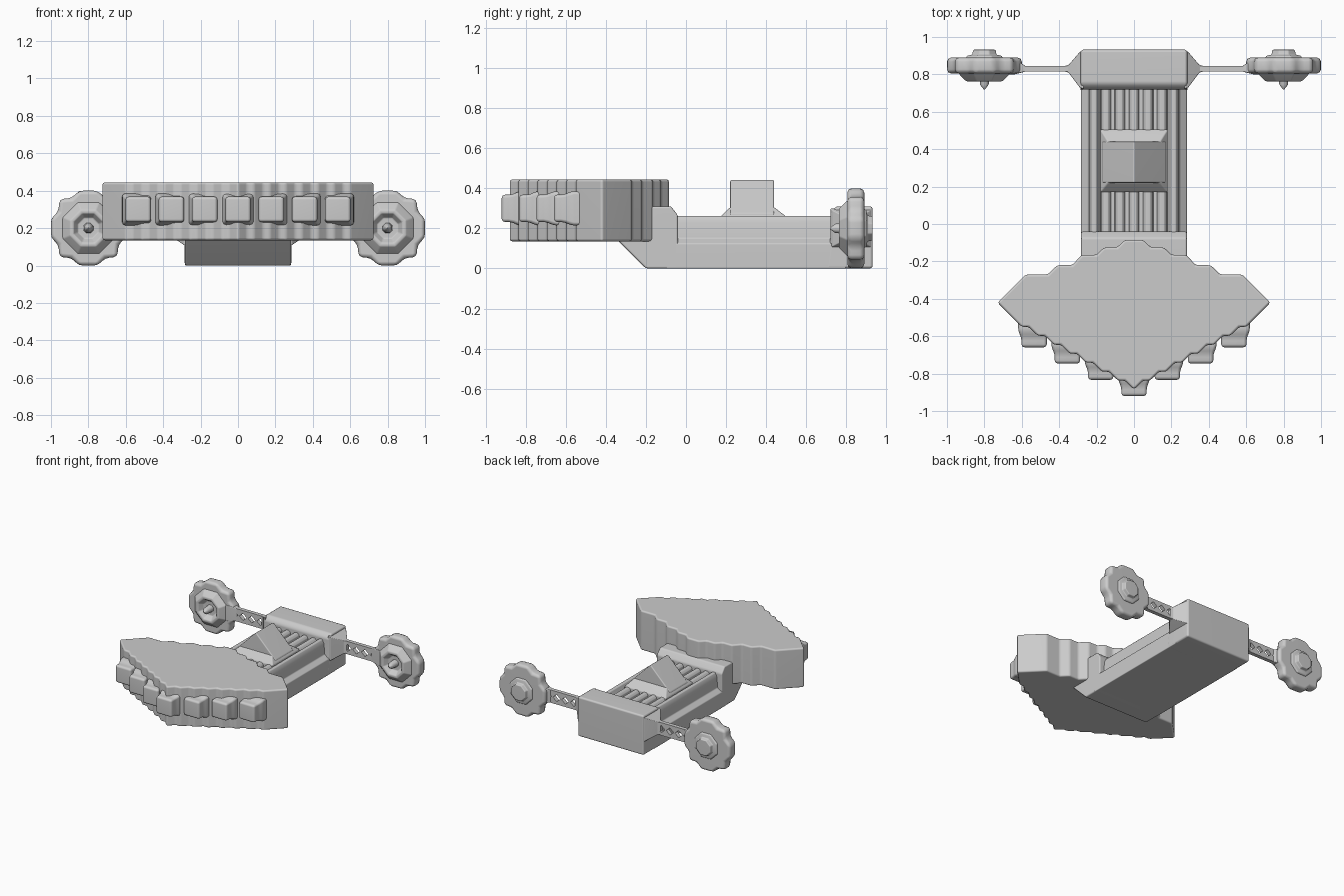
import bpy, bmesh, math
from mathutils import Vector

cube = bpy.data.objects.get("Cube")
if cube:
    bpy.data.objects.remove(cube, do_unlink=True)

grey = bpy.data.materials.new("hull grey")
grey.use_nodes = True
grey.diffuse_color = (0.6, 0.6, 0.6, 1)
grey.node_tree.nodes["Principled BSDF"].inputs["Base Color"].default_value = (0.6, 0.6, 0.6, 1)


def finish(name, bm, bevel):
    bmesh.ops.remove_doubles(bm, verts=bm.verts, dist=1e-5)
    bmesh.ops.recalc_face_normals(bm, faces=bm.faces)
    if bevel:
        edges = [e for e in bm.edges if len(e.link_faces) == 2 and e.calc_face_angle(0) > 0.4]
        bmesh.ops.bevel(bm, geom=edges, offset=bevel, segments=2, profile=0.5,
                        affect='EDGES', clamp_overlap=True)
    mesh = bpy.data.meshes.new(name)
    bm.to_mesh(mesh)
    bm.free()
    mesh.materials.append(grey)
    mesh.shade_smooth()
    mesh.set_sharp_from_angle(angle=math.radians(50))
    obj = bpy.data.objects.new(name, mesh)
    bpy.context.scene.collection.objects.link(obj)
    mod = obj.modifiers.new("soft shading", 'WEIGHTED_NORMAL')
    mod.keep_sharp = True
    return obj


def loft(name, rings, bevel=0.0):
    """Skin a row of equally long point loops and cap both ends."""
    bm = bmesh.new()
    loops = [[bm.verts.new(p) for p in ring] for ring in rings]
    n = len(loops[0])
    for a, b in zip(loops, loops[1:]):
        for i in range(n):
            j = (i + 1) % n
            bm.faces.new((a[i], a[j], b[j], b[i]))
    bm.faces.new(loops[0])
    bm.faces.new(loops[-1])
    return finish(name, bm, bevel)


def prism(name, pts, axis, lo, hi, bevel=0.0):
    """Extrude a profile along an axis; the two others stay in x, y, z order."""
    def place(p, d):
        v = list(p)
        v.insert("xyz".index(axis), d)
        return Vector(v)
    return loft(name, [[place(p, d) for p in pts] for d in (lo, hi)], bevel)


def rect(x, a0, a1, b0, b1):
    return [(x, a0, b0), (x, a1, b0), (x, a1, b1), (x, a0, b1)]


def mirrored(half):
    return half + [(-x, y) for x, y in reversed(half) if abs(x) > 1e-6]


# Wedge-shaped bow with stepped edges
steps = 7
dx, dy = 0.6 / steps, 0.335 / steps
bow = [(0, -0.885)]
for i in range(steps):
    x, y = i * dx, -0.885 + i * dy
    bow += [(x + dy, y + dy), (x + dx, y + dy)]
bow += [(0.73, -0.42), (0.58, -0.27), (0.46, -0.27), (0.41, -0.22), (0.33, -0.22),
        (0.28, -0.165), (0.2, -0.165), (0.16, -0.125), (0.09, -0.125), (0.05, -0.085)]
prism("bow_wedge", mirrored(bow), "z", 0.135, 0.445, 0.013)

# Row of blunt blocks along the bow
for i in range(-3, 4):
    x, y = i * 0.178, -0.92 + abs(i) * 0.087
    rings = []
    for d, r in ((0, 0.068), (0.05, 0.068), (0.085, 0.085), (0.2, 0.085)):
        rings.append([(x + a * r, y + d, 0.3 + b * r)
                      for a, b in ((-1, -1), (1, -1), (1, 1), (-1, 1))])
    loft("bow_block", rings, 0.016)

# Neck, main hull and stern
prism("neck", [(-0.34, 0.14), (-0.2, 0), (-0.04, 0), (-0.04, 0.265), (-0.075, 0.31),
               (-0.34, 0.31)], "x", -0.283, 0.283, 0.01)
section = [(0.283, 0), (0.283, 0.125), (0.245, 0.15), (0.24, 0.23), (0.225, 0.263),
           (0.2, 0.263), (0.18, 0.21)]
prism("hull", mirrored(section), "y", -0.1, 0.8, 0.006)
prism("stern_block", [(0.7, 0), (0.932, 0), (0.932, 0.31), (0.75, 0.31), (0.72, 0.28),
                      (0.72, 0.15)], "x", -0.285, 0.285, 0.014)

# Ribs running along the deck
for i in range(-2, 3):
    x = i * 0.075
    prism("deck_rib", [(x - 0.03, 0.19), (x - 0.025, 0.24), (x - 0.012, 0.255),
                       (x + 0.012, 0.255), (x + 0.025, 0.24), (x + 0.03, 0.19)],
          "y", -0.06, 0.74, 0.004)

# Gabled cabin on a flared base
prism("cabin", [(-0.17, 0.2), (-0.17, 0.275), (0, 0.445), (0.17, 0.275), (0.17, 0.2)],
      "y", 0.22, 0.44, 0.008)
loft("cabin_base", [[(-w, y0, z), (w, y0, z), (w, y1, z), (-w, y1, z)]
                    for w, y0, y1, z in ((0.18, 0.17, 0.505, 0.2), (0.18, 0.17, 0.505, 0.255),
                                         (0.14, 0.22, 0.44, 0.305))], 0.006)

# Outriggers: mount, open truss and lobed wheel on each side
for s, side in ((1, "left"), (-1, "right")):
    loft(side + "_mount", [rect(s * 0.27, 0.72, 0.93, 0.1, 0.3),
                           rect(s * 0.29, 0.73, 0.92, 0.11, 0.29),
                           rect(s * 0.35, 0.81, 0.85, 0.15, 0.25),
                           rect(s * 0.37, 0.815, 0.845, 0.155, 0.245)], 0.004)
    for up in (1, -1):
        chord = [(s * 0.34, 0.2 + up * 0.05), (s * 0.64, 0.2 + up * 0.05)]
        for k in range(8, -1, -1):
            gap = 0.028 if k % 2 else -0.006
            chord.append((s * (0.34 + k * 0.0375), 0.2 + up * gap))
        prism(side + "_truss", chord, "y", 0.815, 0.845)
    loft(side + "_wheel_bracket", [rect(s * 0.58, 0.815, 0.845, 0.15, 0.25),
                                   rect(s * 0.64, 0.8, 0.885, 0.14, 0.26),
                                   rect(s * 0.7, 0.8, 0.885, 0.14, 0.26)], 0.006)

    quarter = [(0.2, -0.05), (0.2, 0.05), (0.16, 0.09), (0.155, 0.155), (0.09, 0.16)]
    outline = []
    for q in range(4):
        c, n = (1, 0, -1, 0)[q], (0, 1, 0, -1)[q]
        outline += [(s * 0.8 + x * c - z * n, 0.2 + x * n + z * c) for x, z in quarter]
    prism(side + "_wheel", outline, "y", 0.805, 0.89, 0.022)

    def turned(name, profile, bevel):
        loft(name, [[(s * 0.8 + r * math.cos(math.pi / 8 * (2 * k + 1)), y,
                      0.2 + r * math.sin(math.pi / 8 * (2 * k + 1))) for k in range(8)]
                    for r, y in profile], bevel)

    turned(side + "_wheel_dish", [(0.15, 0.83), (0.15, 0.805), (0.105, 0.763), (0.085, 0.763),
                                  (0.06, 0.8), (0.03, 0.8)], 0.006)
    turned(side + "_wheel_spike", [(0.03, 0.81), (0.025, 0.745), (0.003, 0.718)], 0)
    turned(side + "_wheel_cap", [(0.11, 0.88), (0.1, 0.9), (0.07, 0.905), (0.065, 0.932)], 0.006)
